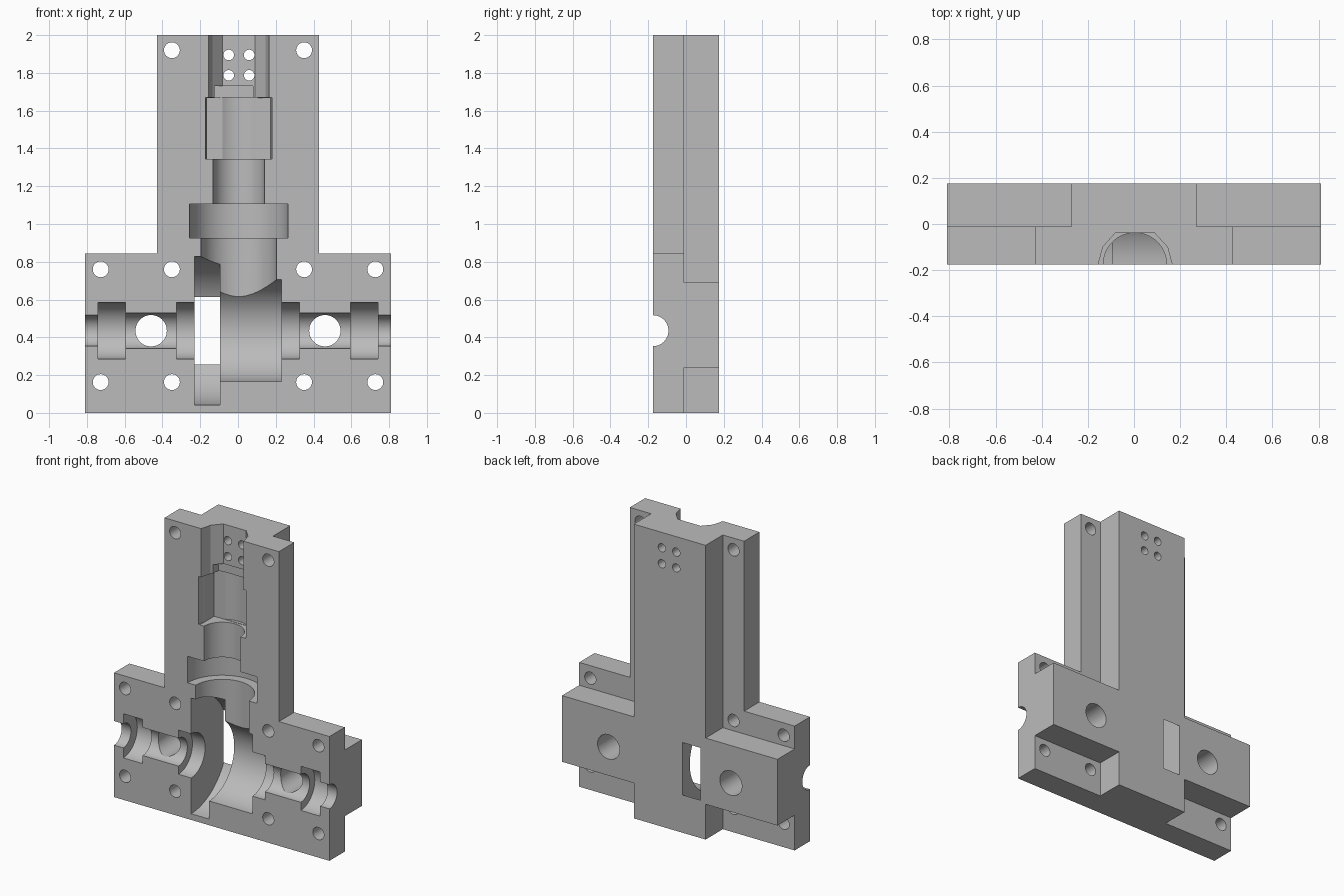
import bpy, bmesh, math
from mathutils import Matrix

if "Cube" in bpy.data.objects:
    bpy.data.objects.remove(bpy.data.objects["Cube"], do_unlink=True)

FRONT, STEP, BACK = -0.175, -0.01, 0.175   # split face, flange rear, back face
SHAFT_Z = 0.435

grey = bpy.data.materials.new("machined_grey")
grey.use_nodes = True
grey.diffuse_color = (0.5, 0.5, 0.5, 1)
grey.node_tree.nodes["Principled BSDF"].inputs["Base Color"].default_value = (0.5, 0.5, 0.5, 1)


def make_object(name, bm):
    bmesh.ops.recalc_face_normals(bm, faces=bm.faces)
    mesh = bpy.data.meshes.new(name)
    bm.to_mesh(mesh)
    bm.free()
    mesh.materials.append(grey)
    obj = bpy.data.objects.new(name, mesh)
    bpy.context.collection.objects.link(obj)
    return obj


def prism(name, outline, direction):
    """Closed outline of 3D points pushed along a direction."""
    bm = bmesh.new()
    face = bm.faces.new([bm.verts.new(p) for p in outline])
    side = bmesh.ops.extrude_face_region(bm, geom=[face])["geom"]
    bmesh.ops.translate(bm, vec=direction, verts=[v for v in side if isinstance(v, bmesh.types.BMVert)])
    return make_object(name, bm)


def cut(tool):
    """Subtract a cutter from the housing and discard it."""
    mod = housing.modifiers.new(tool.name, "BOOLEAN")
    mod.operation, mod.solver, mod.object = "DIFFERENCE", "EXACT", tool
    bpy.context.view_layer.objects.active = housing
    bpy.ops.object.modifier_apply(modifier=mod.name)
    bpy.data.objects.remove(tool, do_unlink=True)


def cut_box(x0, x1, y0, y1, z0, z1):
    cut(prism("box_cutter", [(x0, y0, z0), (x1, y0, z0), (x1, y1, z0), (x0, y1, z0)], (0, 0, z1 - z0)))


def cut_bore(axis, start, end, radius, centre, sides=64):
    """Round cut along an axis; centre gives the other two coordinates in order."""
    turn = {"X": Matrix.Rotation(math.pi / 2, 4, "Y"),
            "Y": Matrix.Rotation(math.pi / 2, 4, "X"),
            "Z": Matrix.Identity(4)}[axis]
    place = list(centre)
    place.insert("XYZ".index(axis), (start + end) / 2)
    bm = bmesh.new()
    bmesh.ops.create_cone(bm, cap_ends=True, segments=sides, radius1=radius, radius2=radius,
                          depth=end - start, matrix=Matrix.Translation(place) @ turn)
    cut(make_object("bore_cutter", bm))


# Housing half: wide base with a tall stem
half = [(0.81, 0), (0.81, 0.845), (0.43, 0.845), (0.43, 2)]
outline = half + [(-x, z) for x, z in reversed(half)]
housing = prism("housing_half", [(x, FRONT, z) for x, z in outline], (0, BACK - FRONT, 0))
bpy.context.view_layer.objects.active = housing
housing.select_set(True)

# Rear relief that leaves thin bolt flanges
for x0, x1 in ((0.27, 1), (-1, -0.27)):
    cut_box(x0, x1, STEP, 1, 0.69, 2.2)
    cut_box(x0, x1, STEP, 1, -0.2, 0.24)

# Cross shaft tunnel, bearing seats, gear chamber and wheel slot
for start, end, radius in ((-1, 1, 0.082), (-0.65, 0.65, 0.095), (-0.74, -0.595, 0.15),
                           (0.595, 0.74, 0.15), (-0.325, 0.325, 0.15),
                           (-0.15, 0.23, 0.27), (-0.23, -0.095, 0.393)):
    cut_bore("X", start, end, radius, (FRONT, SHAFT_Z))

# Upright spindle bore with its bearing seat
for start, end, radius in ((0.5, 1.0, 0.2), (0.925, 1.105, 0.26), (1.0, 1.5, 0.137),
                           (1.345, 1.67, 0.177)):
    cut_bore("Z", start, end, radius, (0.004, FRONT))

# Coupling pocket and the faceted channel above it
cut_box(-0.165, 0.17, -0.4, -0.021, 1.343, 1.668)
cut_box(-0.125, 0.08, -0.4, -0.03, 1.6, 1.73)
facets = [(-0.155, FRONT), (-0.135, -0.1), (-0.082, -0.04), (0.09, -0.04), (0.145, -0.1), (0.165, FRONT)]
channel = [(-0.155, -0.3)] + facets + [(0.165, -0.3)]
cut(prism("channel_cutter", [(x, y, 1.6) for x, y in channel], (0, 0, 0.6)))

# Bolt holes, sensor holes and access holes
for side in (-1, 1):
    cut_bore("Y", -1, 1, 0.042, (side * 0.35, 1.92), 32)
    cut_bore("Y", -1, 1, 0.083, (side * 0.46, SHAFT_Z), 48)
    for x in (0.35, 0.727):
        for z in (0.163, 0.76):
            cut_bore("Y", -1, 1, 0.042, (side * x, z), 32)
    for z in (1.787, 1.895):
        cut_bore("Y", -1, 1, 0.028, (0.005 + side * 0.054, z), 24)

# Smooth bores, sharp edges
bpy.ops.object.select_all(action="DESELECT")
housing.select_set(True)
bpy.context.view_layer.objects.active = housing
bpy.ops.object.shade_smooth_by_angle(angle=math.radians(25))
